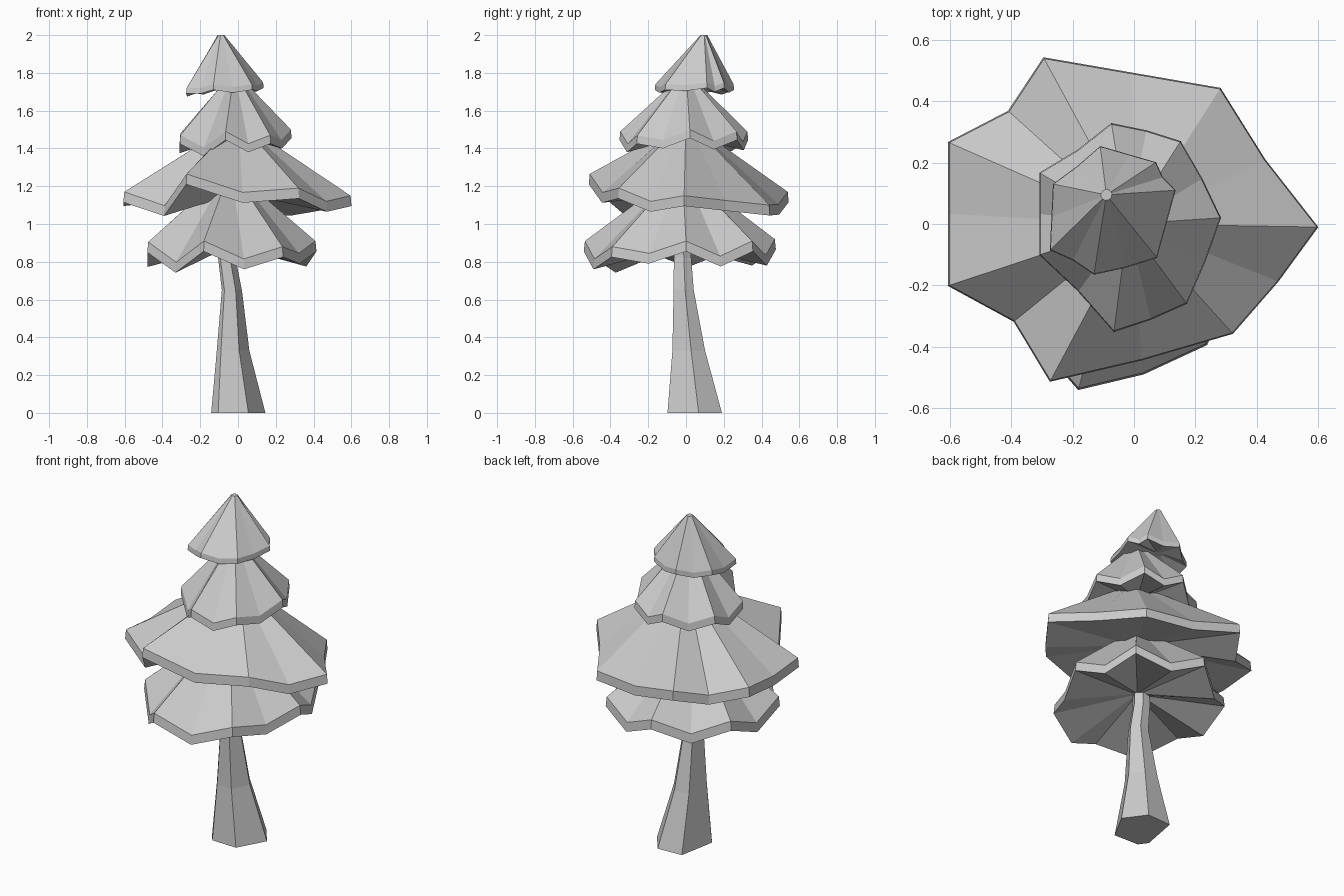
import bpy, bmesh
from mathutils import Vector


def loft(name, rings):
    """Flat-faced skin over equal-sized rings of points, capped at both ends."""
    bm = bmesh.new()
    loops = [[bm.verts.new(p) for p in ring] for ring in rings]
    for a, b in zip(loops, loops[1:]):
        n = len(a)
        for i in range(n):
            j = (i + 1) % n
            bm.faces.new((a[i], a[j], b[j], b[i]))
    bm.faces.new(loops[0])
    bm.faces.new(loops[-1])
    bmesh.ops.recalc_face_normals(bm, faces=bm.faces)
    me = bpy.data.meshes.new(name)
    bm.to_mesh(me)
    bm.free()
    ob = bpy.data.objects.new(name, me)
    bpy.context.collection.objects.link(ob)
    return ob


def tier(name, apex, tip_r, peaks, thick, under_z, flare=1.012):
    """Branch skirt: seven raised corners with lower points between them."""
    apex = Vector(apex)
    rim = []
    for i, (x, y, z, pull, drop) in enumerate(peaks):
        p = Vector((x, y, z))
        q = Vector(peaks[(i + 1) % len(peaks)][:3])
        m = (p + q) / 2
        mid = apex + (m - apex) * pull
        rim += [p, Vector((mid.x, mid.y, m.z - drop))]
    tip, lower, inner = [], [], []
    for p in rim:
        d = Vector((p.x - apex.x, p.y - apex.y, 0))
        tip.append(apex + d.normalized() * tip_r)
        lower.append(Vector((apex.x, apex.y, p.z - thick)) + d * flare)
        inner.append(Vector((apex.x, apex.y, under_z)) + d.normalized() * 0.03)
    loft(name, [tip, rim, lower, inner])


# Bent, tapering trunk: uneven six-sided section, then (x, y, z, scale) along its path
section = [(.145, .02), (.055, .143), (-.1, .135), (-.142, -.09), (-.105, -.14), (.055, -.145)]
path = [(0, .047, 0, 1), (-.027, .015, .33, .6),
        (-.033, -.012, .65, .37), (-.06, -.018, .82, .32), (-.06, -.02, .95, .3)]
loft("trunk", [[(x + u * s, y + v * s, z) for u, v in section] for x, y, z, s in path])

# Branch tiers from bottom to top.
# Corners: x, y, rim height, then pull and drop of the next midpoint
tier("lowest_branches", (-.04, -.02, 1.27), .03,
     [(.41, 0, .91, 1.03, .08), (.28, .35, .91, 1.03, .08), (-.1, .47, .92, 1.0, .08),
      (-.45, .22, .91, 1.03, .08), (-.475, -.2, .905, 1.0, .11), (-.18, -.535, .91, 1.05, .08),
      (.235, -.39, .88, 1.0, .05)], .055, .88)

tier("wide_branches", (0, 0, 1.53), .03,
     [(.596, -.01, 1.15, .97, 0), (.28, .44, 1.10, 1.0, .03), (-.293, .539, 1.17, .91, .06),
      (-.602, .265, 1.17, 1.0, .02), (-.602, -.2, 1.17, .89, .12), (-.272, -.51, 1.265, 1.02, .06),
      (.32, -.355, 1.19, 1.02, .05)], .055, 1.16, 1.008)

tier("upper_branches", (-.02, 0, 1.78), .03,
     [(.28, .02, 1.5, 1.02, .055), (.15, .267, 1.49, 1.02, .055), (-.073, .325, 1.49, .97, .055),
      (-.305, .165, 1.48, 1.0, .055), (-.305, -.1, 1.47, .97, .075), (-.065, -.348, 1.49, 1.02, .055),
      (.17, -.257, 1.47, 1.02, .04)], .045, 1.46)

tier("top_branches", (-.09, .095, 2.0), .018,
     [(.133, .11, 1.75, .95, .02), (.07, .2, 1.75, 1.0, .02), (-.11, .252, 1.74, .97, .02),
      (-.262, .13, 1.73, 1.0, .02), (-.272, -.083, 1.72, .97, .01), (-.13, -.162, 1.74, 1.02, .015),
      (.073, -.108, 1.74, 1.0, .01)], .03, 1.73)
